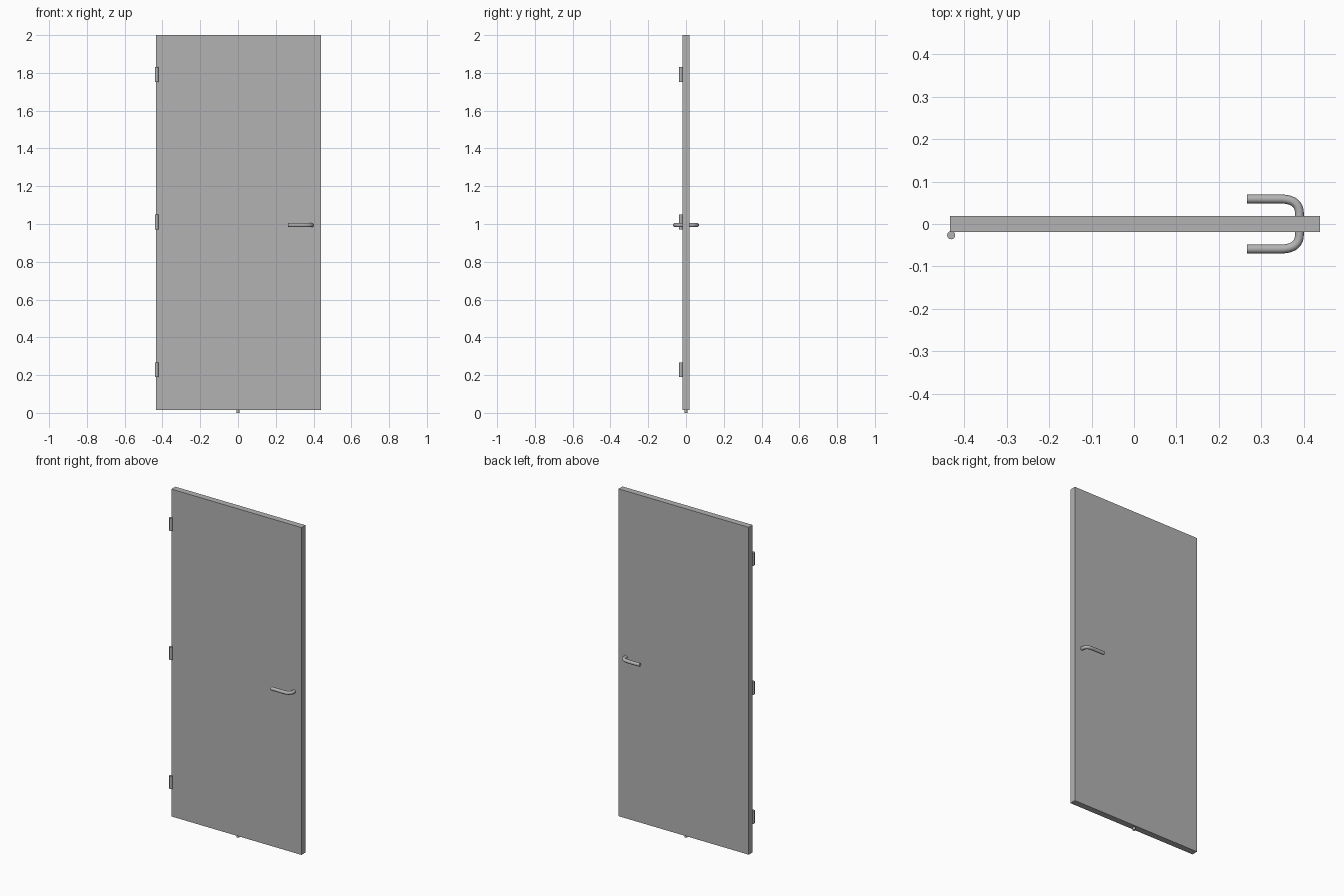
import bpy
import math

cube = bpy.data.objects.get("Cube")
if cube:
    bpy.data.objects.remove(cube, do_unlink=True)

# Single painted finish
GREY = (0.45, 0.45, 0.45, 1.0)
grey = bpy.data.materials.new("door grey")
grey.use_nodes = True
grey.diffuse_color = GREY
grey.node_tree.nodes["Principled BSDF"].inputs["Base Color"].default_value = GREY


def finish(name, smooth=False):
    obj = bpy.context.object
    obj.name = name
    obj.data.materials.clear()
    obj.data.materials.append(grey)
    if smooth:
        bpy.ops.object.shade_smooth_by_angle(angle=math.radians(40))
    return obj


def cylinder(name, radius, height, location):
    bpy.ops.mesh.primitive_cylinder_add(vertices=24, radius=radius, depth=height, location=location)
    return finish(name, True)


# Door leaf
BOTTOM, TOP = 0.016, 2.0
bpy.ops.mesh.primitive_cube_add(size=1, location=(0.0025, 0, (BOTTOM + TOP) / 2))
bpy.context.object.scale = (0.873, 0.038, TOP - BOTTOM)
bpy.ops.object.transform_apply(location=False, rotation=False, scale=True)
finish("door_leaf")

# Hinge barrels on the front right edge
for name, z in (("lower", 0.228), ("middle", 1.01), ("upper", 1.792)):
    cylinder(name + "_hinge", 0.0095, 0.078, (-0.431, -0.0265, z))

# Floor pin under the leaf
cylinder("floor_pin", 0.008, BOTTOM + 0.002, (0, 0, (BOTTOM + 0.002) / 2))


# Lever handle: one bent tube passing through the leaf
def corner(start, control, end, steps=10):
    """Quadratic curve points for a rounded bend."""
    pts = []
    for i in range(steps + 1):
        t = i / steps
        pts.append([(1 - t) ** 2 * a + 2 * t * (1 - t) * b + t * t * c
                    for a, b, c in zip(start, control, end)])
    return pts


ARM_Y, POST_X, HANDLE_Z = 0.059, 0.39, 0.994
half = [(0.266, ARM_Y)] + corner((0.345, ARM_Y), (POST_X, ARM_Y), (POST_X, 0.025))
path = half + [(x, -y) for x, y in reversed(half)]

curve = bpy.data.curves.new("lever_handle", "CURVE")
curve.dimensions = "3D"
curve.bevel_depth = 0.0105
curve.bevel_resolution = 4
curve.use_fill_caps = True
spline = curve.splines.new("POLY")
spline.points.add(len(path) - 1)
for point, (x, y) in zip(spline.points, path):
    point.co = (x, y, HANDLE_Z, 1)
handle = bpy.data.objects.new("lever_handle", curve)
bpy.context.collection.objects.link(handle)
bpy.ops.object.select_all(action="DESELECT")
handle.select_set(True)
bpy.context.view_layer.objects.active = handle
bpy.ops.object.convert(target="MESH")
finish("lever_handle", True)
